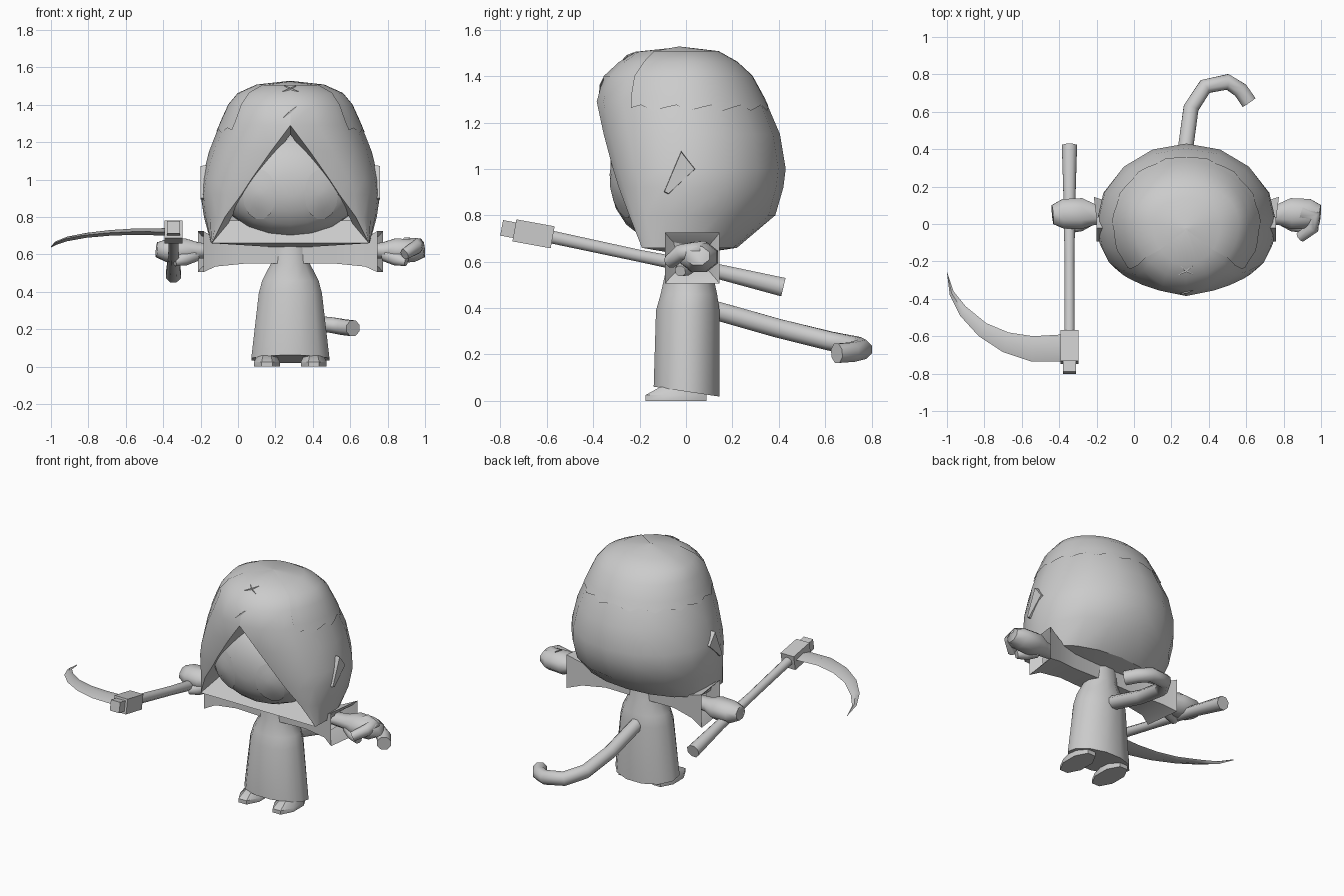
import bpy, bmesh, math
from mathutils import Vector
from math import sin, cos, pi

if "Cube" in bpy.data.objects:
    bpy.data.objects.remove(bpy.data.objects["Cube"])

CX = 0.28  # symmetry plane of the figure
GREY = bpy.data.materials.new("plain_grey")
GREY.diffuse_color = (0.6, 0.6, 0.6, 1)
GREY.use_nodes = True
GREY.node_tree.nodes["Principled BSDF"].inputs["Base Color"].default_value = GREY.diffuse_color


def finish(name, verts, faces, mirror=False, angle=45, x=0.0):
    bm = bmesh.new()
    vs = [bm.verts.new(v) for v in verts]
    for f in faces:
        bm.faces.new([vs[i] for i in f])
    bmesh.ops.remove_doubles(bm, verts=bm.verts, dist=0.0004)
    bmesh.ops.recalc_face_normals(bm, faces=bm.faces)
    me = bpy.data.meshes.new(name)
    bm.to_mesh(me)
    bm.free()
    me.materials.append(GREY)
    ob = bpy.data.objects.new(name, me)
    bpy.context.collection.objects.link(ob)
    ob.location.x = x
    if mirror:
        ob.modifiers.new("mirror", 'MIRROR').use_clip = True
    bpy.ops.object.select_all(action='DESELECT')
    ob.select_set(True)
    bpy.context.view_layer.objects.active = ob
    bpy.ops.object.shade_smooth_by_angle(angle=math.radians(angle))
    return ob


def loft(name, rings, closed=True, caps=True, **kw):
    n = len(rings[0])
    verts = [p for r in rings for p in r]
    faces = []
    for i in range(len(rings) - 1):
        for j in range(n if closed else n - 1):
            k = (j + 1) % n
            faces.append((i * n + j, i * n + k, (i + 1) * n + k, (i + 1) * n + j))
    if caps:
        faces += [tuple(range(n)), tuple(range((len(rings) - 1) * n, len(rings) * n))]
    return finish(name, verts, faces, **kw)


def tube(name, path, sides=8, flat=1.0, angle=65, **kw):
    # path items: x, y, z, radius; flat squashes the section vertically
    pts = [Vector(p[:3]) for p in path]
    rings = []
    for i, p in enumerate(pts):
        t = (pts[min(i + 1, len(pts) - 1)] - pts[max(i - 1, 0)]).normalized()
        side = t.cross(Vector((0, 0, 1))).normalized()
        up = side.cross(t)
        r = path[i][3]
        rings.append([p + side * r * cos(a) + up * r * flat * sin(a)
                      for a in [2 * pi * (k + 0.5) / sides for k in range(sides)]])
    return loft(name, rings, angle=angle, **kw)


# Hood levels: z, opening half width, opening y, half width, widest y, back y
HOOD = [(0.66, .42, -.19, .425, 0, .22), (0.80, .35, -.245, .462, 0, .385),
        (0.92, .262, -.29, .48, .01, .42), (1.00, .21, -.315, .472, .01, .43),
        (1.15, .105, -.355, .435, .01, .405), (1.29, 0, -.385, .38, 0, .345),
        (1.40, 0, -.355, .33, 0, .285), (1.46, 0, -.29, .28, 0, .22),
        (1.505, 0, -.22, .18, 0, .14), (1.525, 0, -.03, .001, -.03, -.03)]


def hood_point(z, u, scale=1.0):
    for lo, hi in zip(HOOD, HOOD[1:]):
        if z <= hi[0]:
            break
    t = (z - lo[0]) / (hi[0] - lo[0])
    _, w, yr, a, ys, yb = [p + (q - p) * t for p, q in zip(lo, hi)]
    if u <= pi / 2:
        p = Vector((w + (a - w) * sin(u), ys + (yr - ys) * cos(u), z))
    else:
        p = Vector((a * sin(u), ys - (yb - ys) * cos(u), z))
    c = Vector((0, 0, 1))
    return c + (p - c) * scale


# Hood shell with an inner lip around the opening
rows = []
for lv in HOOD:
    row = [hood_point(lv[0], pi * k / 8) for k in range(9)]
    lip = row[0].copy()
    if lv[0] < 1.3:
        lip = Vector((max(lv[1] - .035, 0), lv[2] + .12, lv[0] - (.05 if lv[1] == 0 else 0)))
    rows.append([lip] + row)
loft("hood", rows, closed=False, caps=False, mirror=True, angle=60, x=CX)

# Underside and collar strip below the face
base = [hood_point(.66, pi * k / 8) for k in range(9)]
loft("hood_base", [base, [Vector((p.x * .25, p.y * .4, .64)) for p in base]],
     closed=False, caps=False, mirror=True, x=CX)
finish("collar_strip", [(-.42, -.19, .66), (.42, -.19, .66), (.36, -.1, .78), (-.36, -.1, .78),
                        (.105, -.076, .64), (-.105, -.076, .64)],
       [(0, 1, 2, 3), (0, 5, 4, 1)], x=CX)

# Crown patch with a wavy border
us = [0.9 + (pi - 0.9) * k / 16 for k in range(17)]
patch = []
for z in (None, 1.31, 1.40, 1.46, 1.505, 1.524):
    patch.append([hood_point(z or 1.262 + .014 * sin(k * 2.1), u, 1.006)
                  for k, u in enumerate(us)])
loft("crown_patch", patch, closed=False, caps=False, mirror=True, angle=60, x=CX)

# Stitches on the hood
for i, (z0, u0, z1, u1) in enumerate([(1.47, -.16, 1.5, .16), (1.47, .16, 1.5, -.16),
                                      (1.33, -.1, 1.39, .1)]):
    path = [(*hood_point(z0 + (z1 - z0) * t, u0 + (u1 - u0) * t, 1.002), r)
            for t, r in ((0, .002), (.5, .007), (1, .002))]
    tube("stitch_%d" % i, path, sides=4, x=CX)


# Face and eye plates
def face_point(x, z, lift=0.0):
    r2 = min(1, (x / .385) ** 2 + ((z - .97) / (.3 if z > .97 else .28)) ** 2)
    return Vector((x, -.33 * (1 - r2) ** .3 - lift, z))


rings = [[face_point(.385 * r * cos(a), .97 + (.3 if sin(a) > 0 else .28) * r * sin(a))
          for a in [2 * pi * k / 20 for k in range(20)]]
         for r in (1, .985, .95, .88, .75, .5, .2)]
loft("face", rings, angle=70, x=CX)
rings = [[face_point(.165 + .09 * r * cos(a), .92 + .135 * r * sin(a), .004)
          for a in [2 * pi * k / 14 for k in range(14)]] for r in (1, .6, .2, .001)]
loft("eye_plates", rings, caps=False, mirror=True, angle=70, x=CX)

# Fangs under the peak of the hood
loft("fangs", [[(.05, -.36, 1.24), (.13, -.34, 1.16), (.1, -.29, 1.22)],
               [(.085, -.352, 1.175), (.11, -.345, 1.165), (.1, -.335, 1.175)]],
     mirror=True, x=CX)

# Ears
ear = [(-.02, 1.08), (.045, 1.0), (-.08, .885), (-.1, .895)]
loft("ears", [[(.42, y, z) for y, z in ear],
              [(.48, -.03 + (y + .03) * .9, .99 + (z - .99) * .92) for y, z in ear]],
     mirror=True, x=CX)

# Gown
rings = []
for z, rx, yf, yb in [(.04, .21, -.14, .145), (.39, .17, -.13, .145), (.46, .152, -.11, .135),
                      (.55, .105, -.09, .115), (.67, .11, -.08, .1)]:
    ring = []
    for k in range(12):
        a = 2 * pi * (k + .5) / 12
        y = (yf + yb) / 2 + (yb - yf) / 2 * sin(a) * 1.03
        ring.append((rx * 1.03 * cos(a), y, z - (.15 * y if z < .1 else 0)))
    rings.append(ring)
loft("gown", rings, x=CX)

# Flared sleeves with hollow cuffs, back edge swept outward
rings = []
for x, z0, z1, y0, y1 in [(.0, .55, .68, -.07, .09), (.25, .55, .67, -.055, .085),
                          (.4, .535, .685, -.065, .115), (.48, .505, .725, -.09, .145),
                          (.46, .53, .70, -.07, .125), (.41, .57, .66, -.03, .09)]:
    s = .015 if x > .42 else 0
    rings.append([(x - s, y0, z0), (x + s, y1, z0), (x + s, y1, z1), (x - s, y0, z1)])
loft("sleeves", rings, caps=False, mirror=True, angle=30, x=CX)

# Hands, thumbs and the curled fingers of the free hand
tube("hands", [(.4, .045, .62, .05), (.49, .05, .62, .06), (.56, .055, .62, .09),
               (.66, .055, .62, .085), (.715, .05, .625, .055)], flat=.78, mirror=True, x=CX)
tube("thumbs", [(.51, .03, .6, .04), (.57, -.005, .575, .038), (.62, -.025, .56, .025)],
     mirror=True, x=CX)
tube("curled_fingers", [(.62, .06, .64, .055), (.685, .04, .65, .038), (.675, -.02, .64, .036),
                        (.61, -.07, .6, .03)], x=CX)

# Feet
rings = []
for z, s in ((0, 1), (.025, 1), (.06, .75)):
    rings.append([(.125 + .075 * s * cos(a),
                   -.043 + .142 * s * sin(a) + (.03 if z > .05 else 0), z)
                  for a in [2 * pi * (k + .5) / 8 for k in range(8)]])
loft("feet", rings, mirror=True, angle=30, x=CX)

# Curled tail
tube("tail", [(.275, .09, .4, .044), (.275, .4, .312, .044), (.305, .62, .258, .044),
              (.38, .735, .235, .044), (.5, .76, .222, .045), (.57, .715, .21, .045),
              (.615, .65, .205, .045)])

# Scythe handle, head block and end stub
HX = -.345
tube("scythe_handle", [(HX, .42, .49, .044), (HX, .15, .555, .035), (HX, -.2, .625, .028),
                       (HX, -.62, .715, .03)])
tube("scythe_head", [(HX, -.575, .705, .068), (HX, -.74, .735, .068)], sides=4, angle=30)
tube("scythe_stub", [(HX, -.72, .732, .048), (HX, -.795, .746, .048)], sides=4, angle=30)

# Curved blade: outer edge, inner edge, height
rings = []
for (ox, oy), (ix, iy), z, h in [((-.37, -.735), (-.37, -.59), .72, .02),
                                 ((-.55, -.735), (-.54, -.6), .722, .017),
                                 ((-.7, -.685), (-.67, -.58), .715, .015),
                                 ((-.83, -.6), (-.79, -.53), .702, .013),
                                 ((-.93, -.49), (-.9, -.44), .682, .012),
                                 ((-.985, -.38), (-.965, -.36), .66, .01),
                                 ((-1.0, -.26), (-.998, -.26), .64, .003)]:
    mx, my = (ox + ix) / 2, (oy + iy) / 2
    rings.append([(ox, oy, z), (mx, my, z + h), (ix, iy, z), (mx, my, z - h)])
loft("scythe_blade", rings, angle=50)
